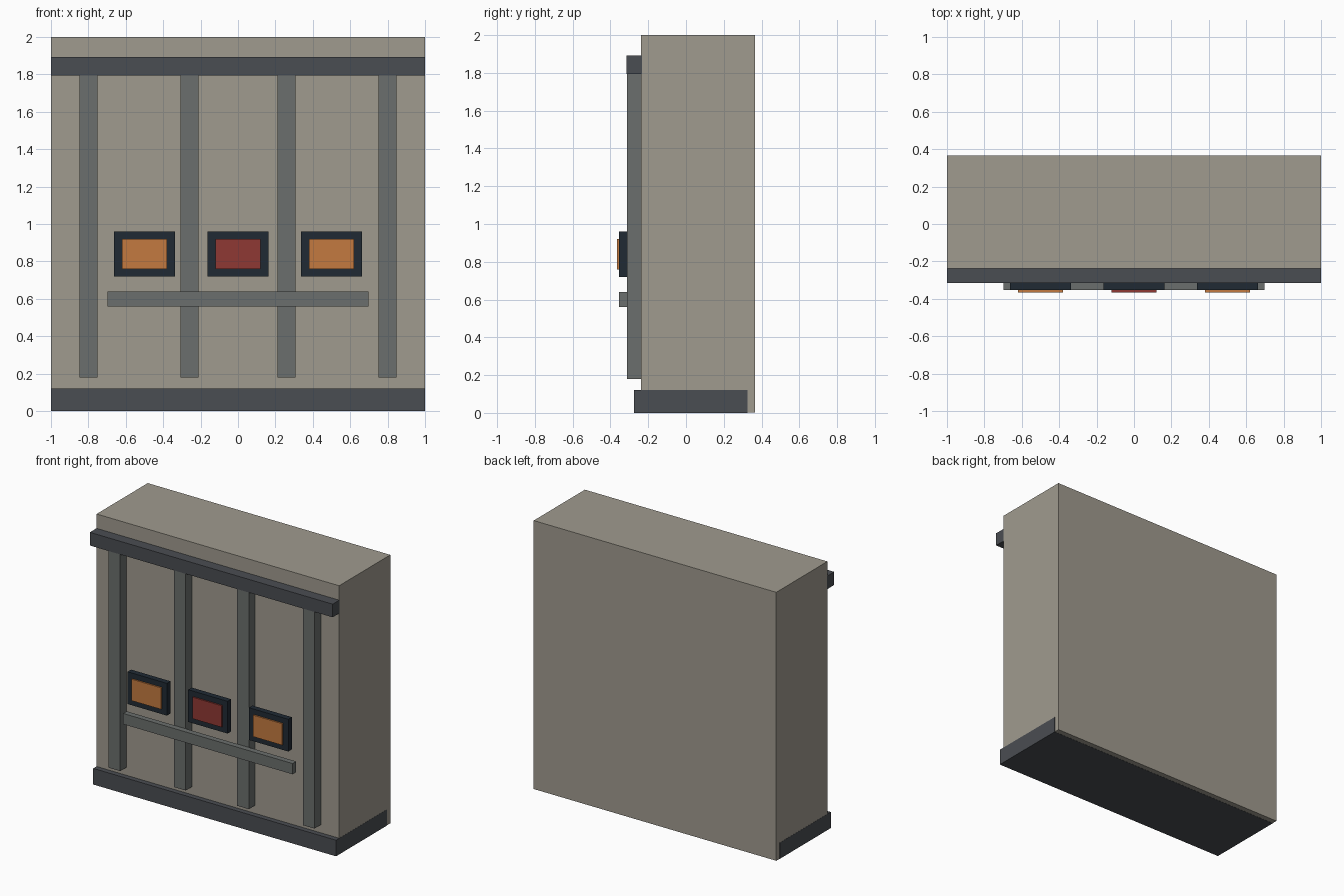
import bpy

if "Cube" in bpy.data.objects:
    bpy.data.objects.remove(bpy.data.objects["Cube"])


def material(name, rgb):
    """Flat material from 0-255 sRGB values."""
    def linear(c):
        c /= 255
        return c / 12.92 if c <= 0.04045 else ((c + 0.055) / 1.055) ** 2.4
    m = bpy.data.materials.new(name)
    m.diffuse_color = (*[linear(c) for c in rgb], 1)
    m.use_nodes = True
    m.node_tree.nodes["Principled BSDF"].inputs["Base Color"].default_value = m.diffuse_color
    return m


def box(name, x, y, z, mat):
    """Box given by its (min, max) range on each axis."""
    bpy.ops.mesh.primitive_cube_add(size=1, location=[sum(r) / 2 for r in (x, y, z)])
    ob = bpy.context.object
    ob.name = name
    ob.scale = [r[1] - r[0] for r in (x, y, z)]
    bpy.ops.object.transform_apply(location=False, rotation=False, scale=True)
    ob.data.materials.append(mat)
    return ob


wall_tan = material("warm_grey_wall", (160, 155, 143))
dark_trim = material("dark_grey_trim", (74, 77, 82))
steel = material("steel_grey", (107, 111, 109))
frame_dark = material("blue_black_frame", (32, 42, 52))
orange = material("orange_panel", (196, 122, 64))
red = material("red_panel", (143, 56, 51))

# Wall block, with a plinth wrapping its foot
box("wall_block", (-0.999, 0.999), (-0.237, 0.365), (0.001, 2), wall_tan)
box("base_plinth", (-1, 1), (-0.275, 0.325), (0, 0.12), dark_trim)

# Rail across the top of the front
box("top_rail", (-1, 1), (-0.315, -0.233), (1.795, 1.893), dark_trim)

# Upright posts
for i, x in enumerate((-0.8, -0.26, 0.26, 0.8)):
    box(f"post_{i + 1}", (x - 0.048, x + 0.048), (-0.312, -0.235), (0.18, 1.797), steel)

# Low cross bar over the posts
box("cross_bar", (-0.698, 0.698), (-0.354, -0.312), (0.56, 0.64), steel)

# Framed signal panels
for i, (x, mat) in enumerate(((-0.5, orange), (0, red), (0.5, orange))):
    box(f"panel_frame_{i + 1}", (x - 0.162, x + 0.162), (-0.354, -0.312), (0.72, 0.96), frame_dark)
    box(f"panel_{i + 1}", (x - 0.12, x + 0.12), (-0.365, -0.35), (0.76, 0.92), mat)
